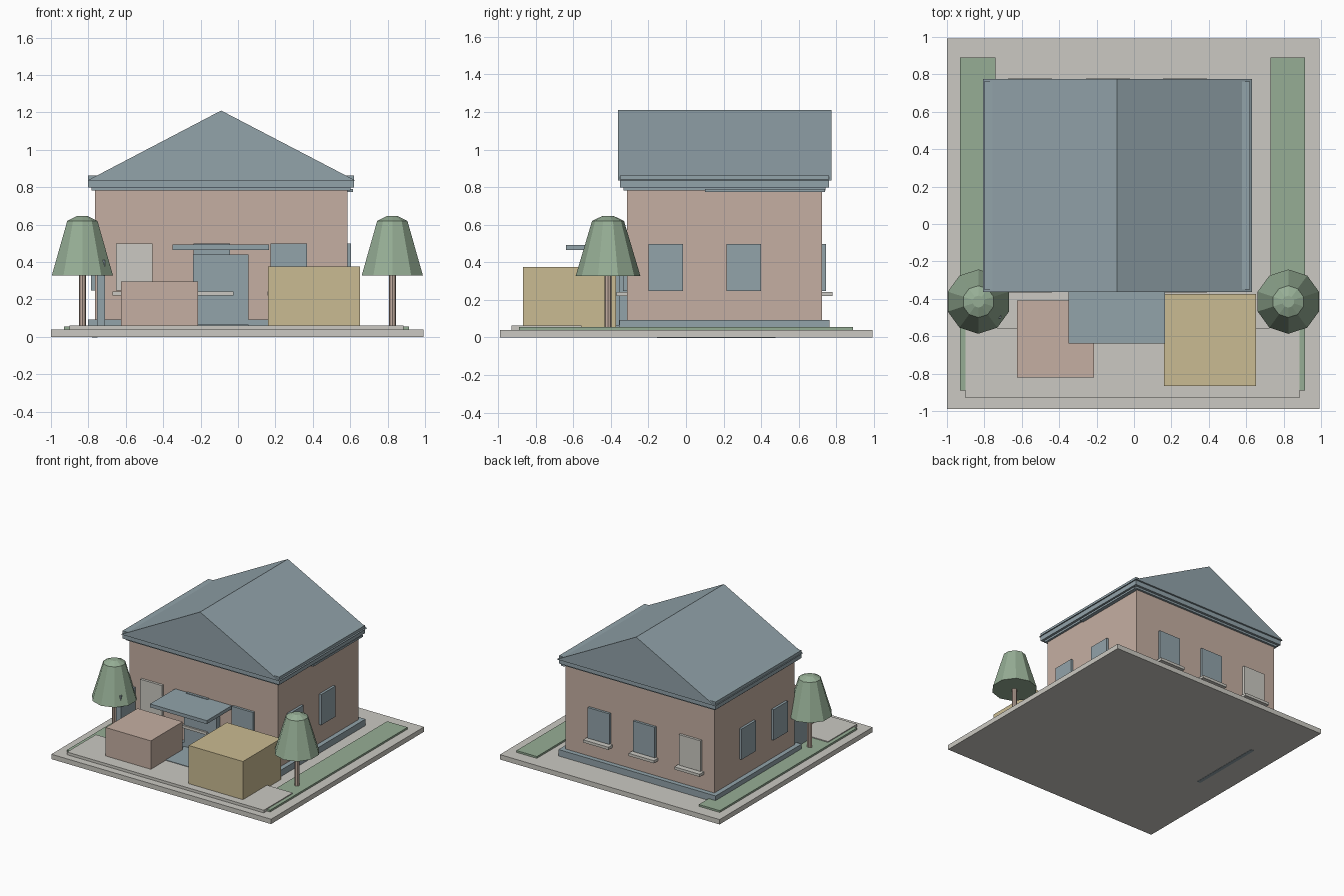
import bpy, bmesh
from mathutils import Matrix

old = bpy.data.objects.get("Cube")
if old:
    bpy.data.objects.remove(old, do_unlink=True)


def material(name, rgb):
    linear = [((c / 255 + 0.055) / 1.055) ** 2.4 for c in rgb] + [1]
    m = bpy.data.materials.new(name)
    m.use_nodes = True
    m.diffuse_color = linear
    m.node_tree.nodes["Principled BSDF"].inputs["Base Color"].default_value = linear
    return m


stone = material("pale stone", (203, 201, 194))
brick = material("dusty pink", (197, 175, 162))
slate = material("slate blue", (146, 163, 170))
sand = material("sand", (202, 187, 146))
leaf = material("leaf green", (150, 174, 149))


def finish(bm, name, mat):
    bmesh.ops.recalc_face_normals(bm, faces=bm.faces)
    mesh = bpy.data.meshes.new(name)
    bm.to_mesh(mesh)
    bm.free()
    mesh.materials.append(mat)
    ob = bpy.data.objects.new(name, mesh)
    bpy.context.collection.objects.link(ob)
    return ob


def box(name, mat, xs, ys, zs):
    """Box given by its range on each axis."""
    bm = bmesh.new()
    ranges = (xs, ys, zs)
    mid = [(a + b) / 2 for a, b in ranges]
    size = [b - a for a, b in ranges]
    bmesh.ops.create_cube(bm, size=1, matrix=Matrix.Translation(mid) @ Matrix.Diagonal((*size, 1)))
    return finish(bm, name, mat)


def lathe(name, mat, x, y, rings, sides):
    """Closed faceted solid through (radius, height) rings."""
    bm = bmesh.new()
    loops = []
    for radius, z in rings:
        ring = bmesh.ops.create_circle(bm, segments=sides, radius=radius,
                                       matrix=Matrix.Translation((x, y, z)))
        loops.append(ring["verts"])
    for low, high in zip(loops, loops[1:]):
        for i in range(sides):
            j = (i + 1) % sides
            bm.faces.new((low[i], low[j], high[j], high[i]))
    bm.faces.new(loops[0])
    bm.faces.new(loops[-1])
    return finish(bm, name, mat)


# Ground, lawns and front paving
GROUND = 0.04
box("ground_slab", stone, (-1, 0.993), (-0.99, 0.993), (0, GROUND))
box("lawn_right", leaf, (-0.93, -0.74), (-0.89, 0.89), (GROUND, 0.055))
box("lawn_left", leaf, (0.73, 0.915), (-0.89, 0.89), (GROUND, 0.055))
box("front_paving", stone, (-0.9, 0.885), (-0.93, -0.555), (GROUND, 0.062))
box("ground_seam", slate, (-0.78, -0.75), (-0.155, 0.476), (-0.002, 0.01))

# House walls, plinth and cornice
X0, X1, Y0, Y1 = -0.765, 0.585, -0.315, 0.725


def band(name, mat, out, zs):
    return box(name, mat, (X0 - out, X1 + out), (Y0 - out, Y1 + out), zs)


band("walls", brick, 0, (GROUND, 0.8))
band("plinth", slate, 0.038, (GROUND, 0.093))
band("lower_cornice", slate, 0.017, (0.782, 0.8))
band("upper_cornice", slate, 0.036, (0.798, 0.862))
box("side_gutter", slate, (X1, X1 + 0.03), (0.1, 0.74), (0.774, 0.79))

# Gable roof with the ridge running front to back
bm = bmesh.new()
ends = [[bm.verts.new((x, y, z)) for x, z in ((-0.807, 0.835), (0.63, 0.835), (-0.09, 1.21))]
        for y in (-0.363, 0.775)]
bm.faces.new(ends[0])
bm.faces.new(ends[1])
for i in range(3):
    j = (i + 1) % 3
    bm.faces.new((ends[0][i], ends[0][j], ends[1][j], ends[1][i]))
finish(bm, "roof", slate)

# Windows and sills on the front and back
OPENING = (0.247, 0.498)
for side, wall, out in (("front", Y0, -1), ("back", Y1, 1)):
    for i, cx in enumerate((-0.555, -0.14, 0.272)):
        box(f"{side}_window_{i}", stone if i == 0 else slate, (cx - 0.098, cx + 0.098),
            sorted((wall - out * 0.01, wall + out * 0.02)), OPENING)
        box(f"{side}_sill_{i}", stone, (cx - 0.115, cx + 0.115),
            sorted((wall, wall + out * 0.055)), (0.22, 0.242))

# Windows on both sides
for side, wall, out in (("right", X0, -1), ("left", X1, 1)):
    for i, cy in enumerate((-0.107, 0.308)):
        box(f"{side}_window_{i}", slate, sorted((wall - out * 0.01, wall + out * 0.02)),
            (cy - 0.092, cy + 0.092), OPENING)

# Entrance
box("door", slate, (-0.24, 0.055), (Y0 - 0.041, Y0), (GROUND, 0.44))
box("door_mat", slate, (-0.24, 0.055), (-0.63, Y0), (GROUND, 0.066))
box("door_canopy", slate, (-0.35, 0.165), (-0.64, Y0), (0.465, 0.493))

# Yard boxes and the low screen wall
box("small_yard_box", brick, (-0.625, -0.215), (-0.822, -0.41), (GROUND, 0.295))
box("large_yard_box", sand, (0.16, 0.652), (-0.867, -0.373), (GROUND, 0.375))
box("screen_wall", slate, (-0.755, -0.71), (-0.505, Y0), (GROUND, 0.41))

# Trees
for side, x in (("right", -0.832), ("left", 0.825)):
    lathe(f"{side}_tree_trunk", brick, x, -0.415, ((0.019, 0.02), (0.019, 0.36)), 8)
    lathe(f"{side}_tree_crown", leaf, x, -0.415,
          ((0.172, 0.328), (0.085, 0.62), (0.032, 0.645)), 10)
